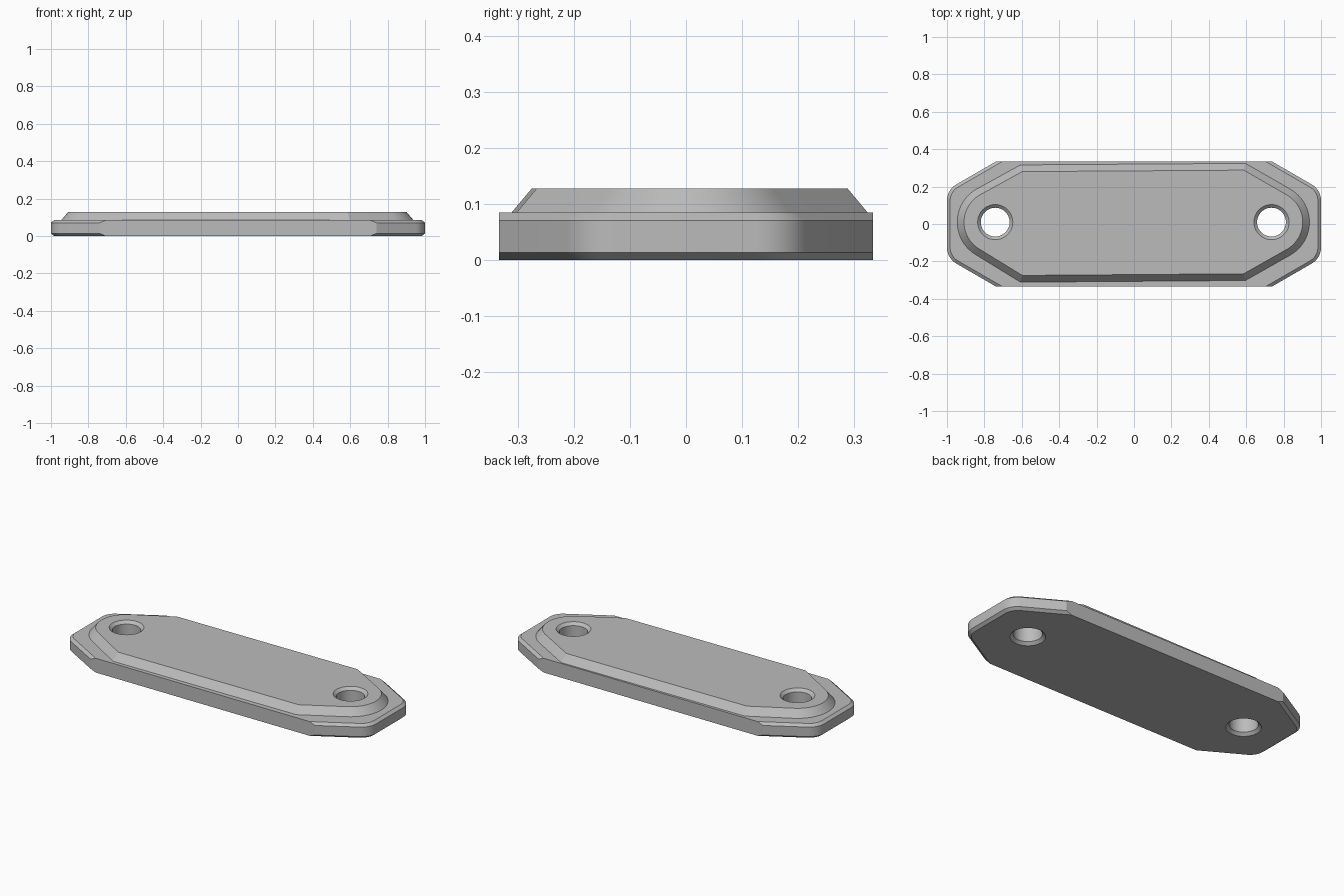
import bpy, bmesh
from math import cos, sin, radians
from mathutils import Vector

cube = bpy.data.objects.get("Cube")
if cube:
    bpy.data.objects.remove(cube, do_unlink=True)

grey = bpy.data.materials.new("plain_grey")
grey.use_nodes = True
grey.diffuse_color = (0.5, 0.5, 0.5, 1)
grey.node_tree.nodes["Principled BSDF"].inputs["Base Color"].default_value = (0.5, 0.5, 0.5, 1)


def arc(cx, cy, r, start, end, steps):
    """Points along a circular arc, angles in degrees."""
    angles = [radians(start + (end - start) * i / steps) for i in range(steps + 1)]
    return [Vector((cx + r * cos(a), cy + r * sin(a))) for a in angles]


def inset(loop, d):
    """Move every edge of a counter-clockwise outline inwards by d."""
    result = []
    for i, p in enumerate(loop):
        a = (p - loop[i - 1]).normalized()
        b = (loop[(i + 1) % len(loop)] - p).normalized()
        na, nb = Vector((-a.y, a.x)), Vector((-b.y, b.x))
        result.append(p + (na + nb) * d / (1 + na.dot(nb)))
    return result


def loft(name, layers, clip_y=None):
    """Solid through stacked (outline, height) layers, optionally cut at +-clip_y."""
    bm = bmesh.new()
    rings = [[bm.verts.new((p.x, p.y, z)) for p in loop] for loop, z in layers]
    n = len(rings[0])
    for low, high in zip(rings, rings[1:]):
        for i in range(n):
            j = (i + 1) % n
            bm.faces.new((low[i], low[j], high[j], high[i]))
    bm.faces.new(rings[0][::-1])
    bm.faces.new(rings[-1])
    if clip_y:
        for s in (-1, 1):
            cut = bmesh.ops.bisect_plane(bm, geom=bm.verts[:] + bm.edges[:] + bm.faces[:],
                                         plane_co=(0, s * clip_y, 0), plane_no=(0, s, 0),
                                         clear_outer=True)
            edges = [e for e in cut["geom_cut"] if isinstance(e, bmesh.types.BMEdge)]
            bmesh.ops.contextual_create(bm, geom=edges)
    bmesh.ops.recalc_face_normals(bm, faces=bm.faces[:])
    mesh = bpy.data.meshes.new(name)
    bm.to_mesh(mesh)
    bm.free()
    mesh.materials.append(grey)
    obj = bpy.data.objects.new(name, mesh)
    bpy.context.collection.objects.link(obj)
    return obj


def combine(target, other, operation):
    """Apply a boolean and discard the second solid."""
    mod = target.modifiers.new(operation.lower(), "BOOLEAN")
    mod.object, mod.operation, mod.solver = other, operation, "EXACT"
    bpy.context.view_layer.objects.active = target
    bpy.ops.object.modifier_apply(modifier=mod.name)
    bpy.data.objects.remove(other, do_unlink=True)


BASE_TOP, TOP, BEVEL = 0.085, 0.128, 0.014

# Base plate: rounded, chamfered ends, with flat unchamfered long sides
corner = arc(0.9, 0.125, 0.1, 0, 60, 8) + [Vector((0.567, 0.433))]
upper = corner + [Vector((-p.x, p.y)) for p in reversed(corner)]
outline = upper + [-p for p in upper]
narrow = inset(outline, 0.017)
plate = loft("mounting_plate", [(narrow, 0), (outline, BEVEL),
                                (outline, BASE_TOP - BEVEL), (narrow, BASE_TOP)], 0.333)

# Raised pad: sloped sides, ends rounded around the holes
pad = [Vector((-0.607, -0.311)), Vector((0.596, -0.302))]
pad += arc(0.735, 0.01, 0.203, -60, 60, 24)
pad += [Vector((0.596, 0.324)), Vector((-0.607, 0.316))]
pad += arc(-0.742, 0.01, 0.203, 120, 240, 24)
top_pad = loft("raised_pad", [(pad, 0.04), (pad, BASE_TOP), (inset(pad, 0.036), TOP)])
combine(plate, top_pad, "UNION")

# Bolt holes, countersunk at both ends
for x in (-0.742, 0.735):
    bore = arc(x, 0.01, 0.077, 0, 352.5, 47)
    wide = arc(x, 0.01, 0.094, 0, 352.5, 47)
    hole = loft("hole_cutter", [(wide, -0.02), (wide, 0), (bore, 0.016),
                                (bore, TOP - 0.016), (wide, TOP), (wide, TOP + 0.02)])
    combine(plate, hole, "DIFFERENCE")

# Smooth the rounded walls, keep the chamfer edges crisp
bpy.ops.object.select_all(action="DESELECT")
plate.select_set(True)
bpy.context.view_layer.objects.active = plate
bpy.ops.object.shade_smooth_by_angle(angle=radians(20))
